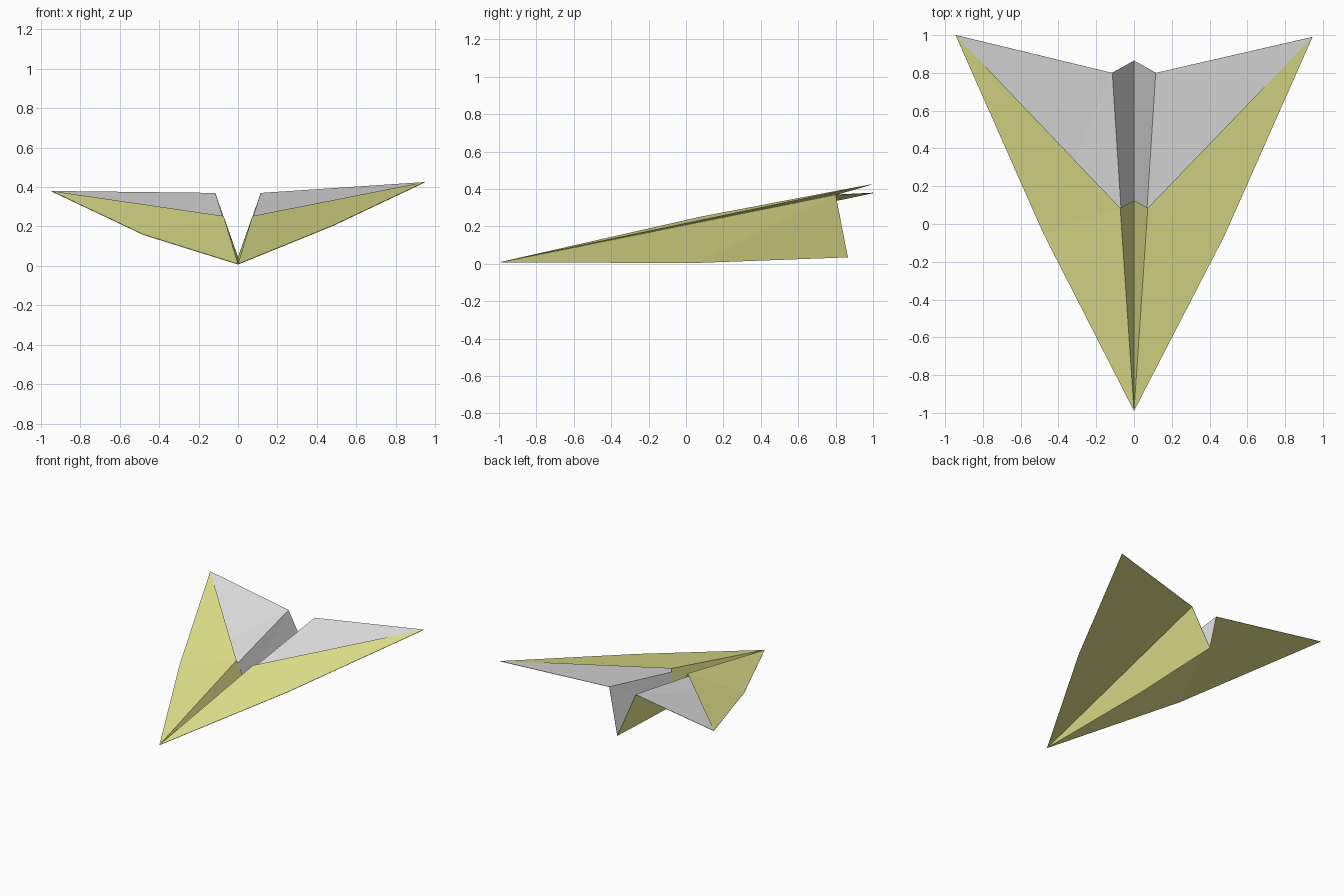
import bpy
import bmesh
from mathutils import Vector

cube = bpy.data.objects.get("Cube")
if cube:
    bpy.data.objects.remove(cube, do_unlink=True)


def material(name, colour):
    mat = bpy.data.materials.new(name)
    mat.use_nodes = True
    mat.diffuse_color = colour
    mat.node_tree.nodes["Principled BSDF"].inputs["Base Color"].default_value = colour
    return mat


white = material("white_paper", (0.8, 0.8, 0.8, 1))
yellow = material("yellow_paper", (0.8, 0.8, 0.28, 1))


def sheet(name, triangles, mats):
    """Folded paper from triangles, all with their upper side outward."""
    bm = bmesh.new()
    for tri in triangles:
        a, b, c = (Vector(p) for p in tri)
        if (b - a).cross(c - a).z < 0:
            b, c = c, b
        bm.faces.new([bm.verts.new(p) for p in (a, b, c)])
    bmesh.ops.remove_doubles(bm, verts=bm.verts, dist=0.0001)
    mesh = bpy.data.meshes.new(name)
    bm.to_mesh(mesh)
    bm.free()
    for mat in mats:
        mesh.materials.append(mat)
    obj = bpy.data.objects.new(name, mesh)
    bpy.context.collection.objects.link(obj)
    return obj


# Crease points on the centre line
nose = (0, -0.99, 0.01)
keel_mid = (0, 0.05, 0.007)
keel_rear = (0, 0.865, 0.037)
flap_keel = (0, 0.125, 0.045)

body, flaps = [], []
# The two wings differ a little in lift
for side, tip_y, tip_z, bend_y, bend_z in ((1, 0.99, 0.425, -0.06, 0.205),
                                           (-1, 1.0, 0.38, -0.05, 0.16)):
    fold_rear = (side * 0.115, 0.8, 0.37)
    fold_mid = (side * 0.073, 0.085, 0.253)
    tip = (side * 0.945, tip_y, tip_z)
    bend = (side * 0.48, bend_y, bend_z)
    # Keel wall and wing of the main sheet
    body += [(nose, keel_mid, fold_rear), (keel_mid, keel_rear, fold_rear),
             (nose, fold_rear, bend), (fold_rear, tip, bend)]
    # Flap folded over the front of the wing and into the keel
    flaps += [(nose, flap_keel, fold_mid), (nose, fold_mid, bend), (fold_mid, tip, bend)]

# Main sheet: white above, yellow below
paper = sheet("folded_body", body, (white, yellow))
thick = paper.modifiers.new("paper_thickness", "SOLIDIFY")
thick.thickness = 0.003
thick.offset = -1
thick.material_offset = 1
thick.material_offset_rim = 1

sheet("folded_flaps", flaps, (yellow,))
